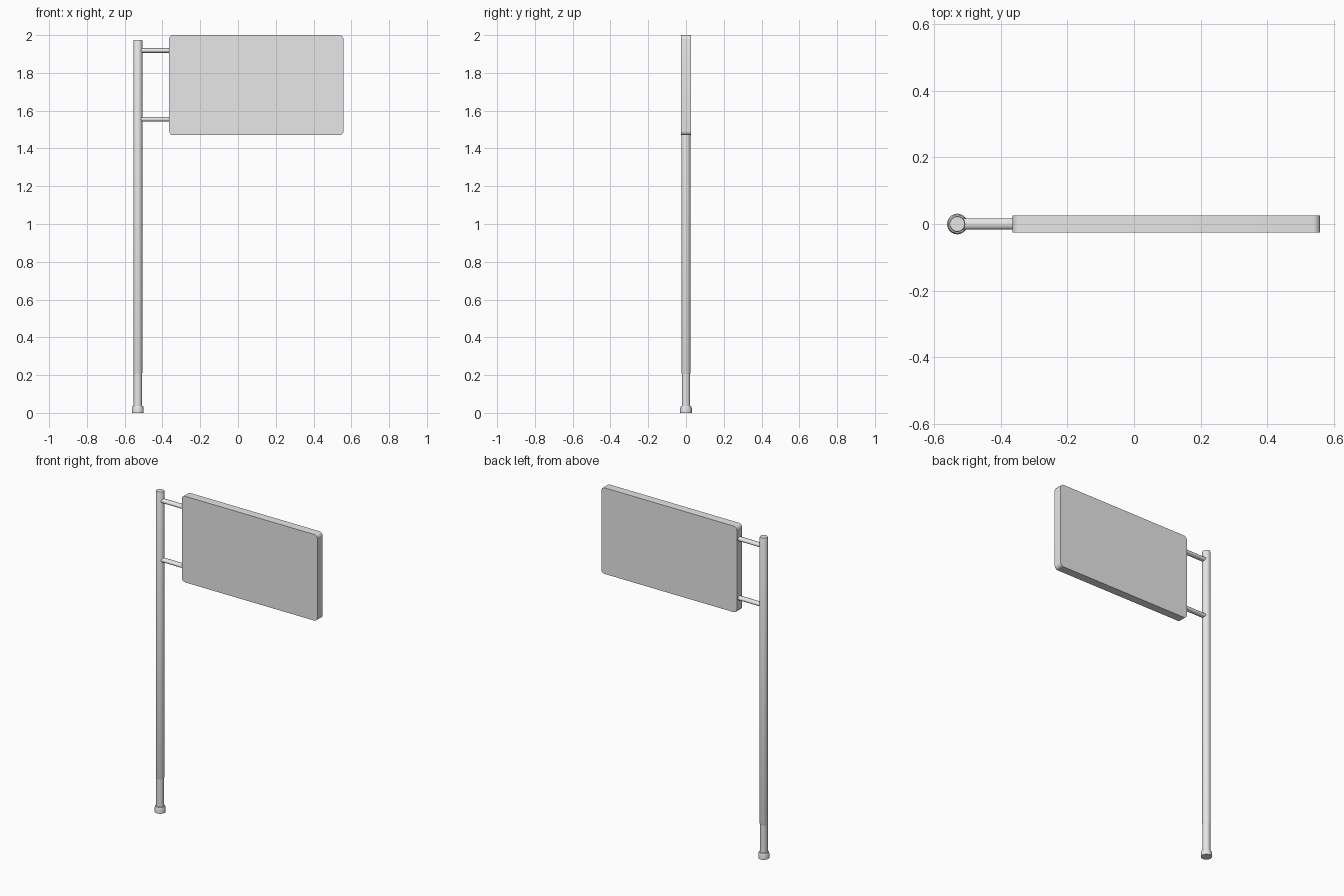
import bpy, bmesh, math

cube = bpy.data.objects.get("Cube")
if cube:
    bpy.data.objects.remove(cube, do_unlink=True)

grey = bpy.data.materials.new("light grey")
grey.use_nodes = True
grey.diffuse_color = (0.8, 0.8, 0.8, 1)
grey.node_tree.nodes["Principled BSDF"].inputs["Base Color"].default_value = (0.8, 0.8, 0.8, 1)

POLE_X = -0.53


def make_object(name, bm, angle=35):
    bmesh.ops.recalc_face_normals(bm, faces=bm.faces)
    mesh = bpy.data.meshes.new(name)
    bm.to_mesh(mesh)
    bm.free()
    mesh.materials.append(grey)
    obj = bpy.data.objects.new(name, mesh)
    bpy.context.collection.objects.link(obj)
    bpy.ops.object.select_all(action='DESELECT')
    obj.select_set(True)
    bpy.context.view_layer.objects.active = obj
    bpy.ops.object.shade_smooth_by_angle(angle=math.radians(angle))
    return obj


def turned(name, profile, sides=24):
    """Closed round part from (radius, height) pairs."""
    bm = bmesh.new()
    rings = []
    for r, z in profile:
        turns = [2 * math.pi * i / sides for i in range(sides)]
        rings.append([bm.verts.new((r * math.cos(a), r * math.sin(a), z)) for a in turns])
    for low, high in zip(rings, rings[1:]):
        for i in range(sides):
            j = (i + 1) % sides
            bm.faces.new((low[i], low[j], high[j], high[i]))
    bm.faces.new(rings[0])
    bm.faces.new(rings[-1])
    obj = make_object(name, bm)
    obj.location.x = POLE_X
    return obj


# Pole: foot collar, slimmer lower sleeve and long upper tube
turned("foot_collar", [(0.031, 0), (0.031, 0.025), (0.027, 0.037)])
turned("lower_sleeve", [(0.022, 0.03), (0.022, 0.215)])
turned("upper_pole", [(0.022, 0.208), (0.024, 0.214), (0.024, 1.97), (0.022, 1.975)])

# Sign board: slab with rounded corners
bm = bmesh.new()
bmesh.ops.create_cube(bm, size=1)
for v in bm.verts:
    v.co.x = 0.097 + v.co.x * 0.923
    v.co.y *= 0.052
    v.co.z = 1.735 + v.co.z * 0.53
corners = [e for e in bm.edges if abs(e.verts[0].co.y - e.verts[1].co.y) > 0.01]
bmesh.ops.bevel(bm, geom=corners, offset=0.022, segments=5, profile=0.5, affect='EDGES')
make_object("sign_board", bm)

# Two flattened arms joining the board to the pole
for name, z in (("upper_arm", 1.918), ("lower_arm", 1.554)):
    bm = bmesh.new()
    bmesh.ops.create_cone(bm, cap_ends=True, segments=16, radius1=0.5, radius2=0.5, depth=1)
    for v in bm.verts:
        across, up, along = v.co
        v.co = (-0.44 + along * 0.17, across * 0.034, z + up * 0.025)
    make_object(name, bm, 50)
